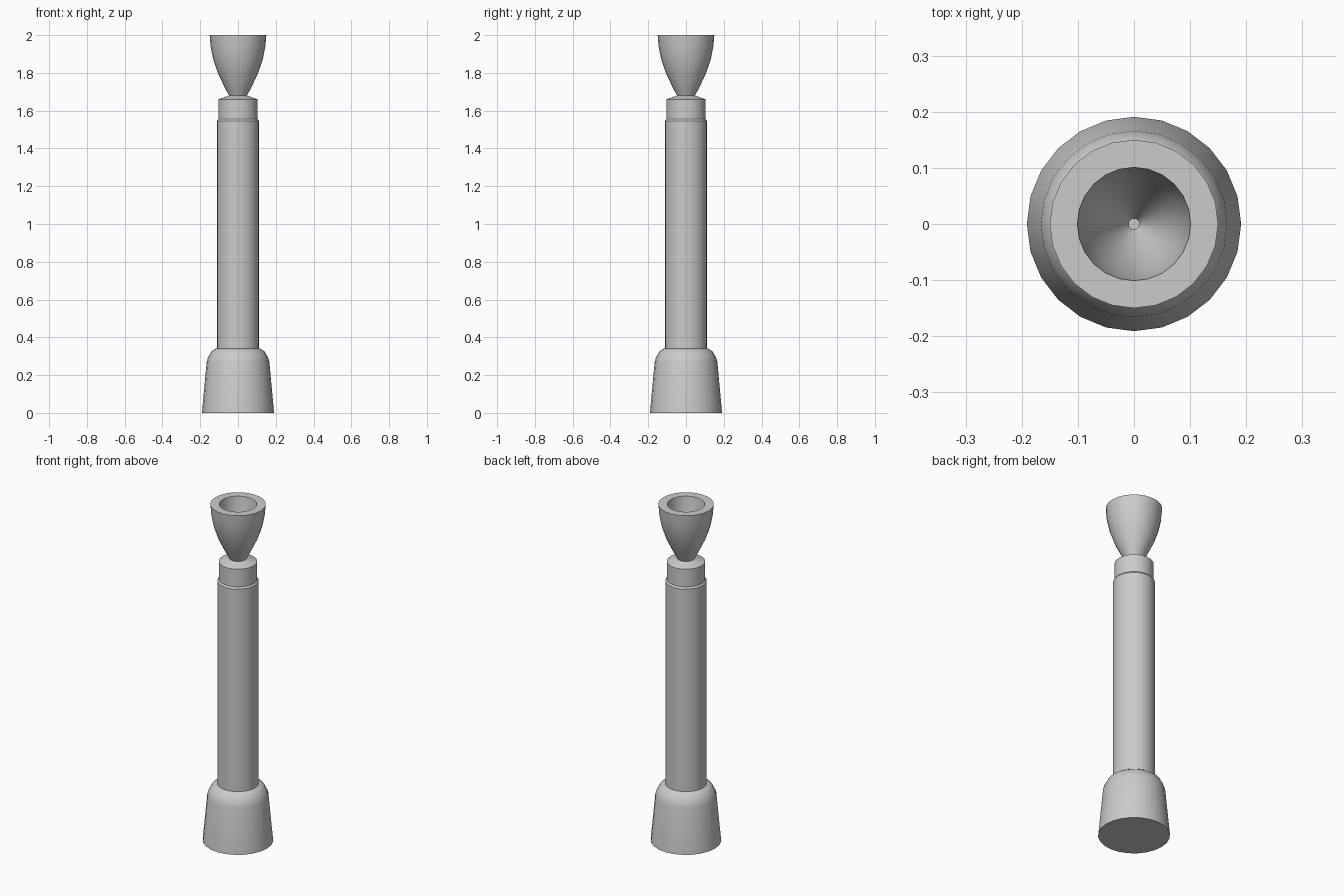
import bpy, bmesh, math

if "Cube" in bpy.data.objects:
    bpy.data.objects.remove(bpy.data.objects["Cube"])

SIDES = 24
grey = bpy.data.materials.new("plain_grey")
grey.diffuse_color = (0.6, 0.6, 0.6, 1)
grey.use_nodes = True
grey.node_tree.nodes["Principled BSDF"].inputs["Base Color"].default_value = grey.diffuse_color


def lathe(name, profile, cap_start=False, cap_end=False):
    """Spin a (radius, height) profile around z; smooth with sharp edges kept."""
    bm = bmesh.new()
    rings = []
    for r, z in profile:
        rings.append([bm.verts.new((r * math.cos(2 * math.pi * i / SIDES),
                                    r * math.sin(2 * math.pi * i / SIDES), z))
                      for i in range(SIDES)])
    for a, b in zip(rings, rings[1:]):
        for i in range(SIDES):
            j = (i + 1) % SIDES
            bm.faces.new((a[i], a[j], b[j], b[i]))
    if cap_start:
        bm.faces.new(list(reversed(rings[0])))
    if cap_end:
        bm.faces.new(rings[-1])
    mesh = bpy.data.meshes.new(name)
    bm.to_mesh(mesh)
    bm.free()
    mesh.materials.append(grey)
    obj = bpy.data.objects.new(name, mesh)
    bpy.context.collection.objects.link(obj)
    bpy.context.view_layer.objects.active = obj
    obj.select_set(True)
    bpy.ops.object.shade_smooth_by_angle(angle=math.radians(35))
    obj.select_set(False)
    return obj


# flared foot with a rounded shoulder
lathe("foot", [(0.191, 0), (0.166, 0.27), (0.16, 0.29), (0.143, 0.323),
               (0.118, 0.34), (0.112, 0.34)], cap_start=True)

# long straight shaft with a small chamfer at the top
lathe("shaft", [(0.112, 0.34), (0.112, 1.545), (0.104, 1.555)])

# narrower collar closing in to the neck
lathe("collar", [(0.104, 1.555), (0.104, 1.66), (0.048, 1.68)])

# thick-walled cup, outside then rim then hollow inside
lathe("cup", [(0.048, 1.68), (0.076, 1.735), (0.105, 1.795), (0.131, 1.87),
              (0.145, 1.94), (0.15, 2.0), (0.101, 2.0), (0.095, 1.94),
              (0.081, 1.87), (0.056, 1.795), (0.028, 1.735), (0.01, 1.70)],
      cap_end=True)
